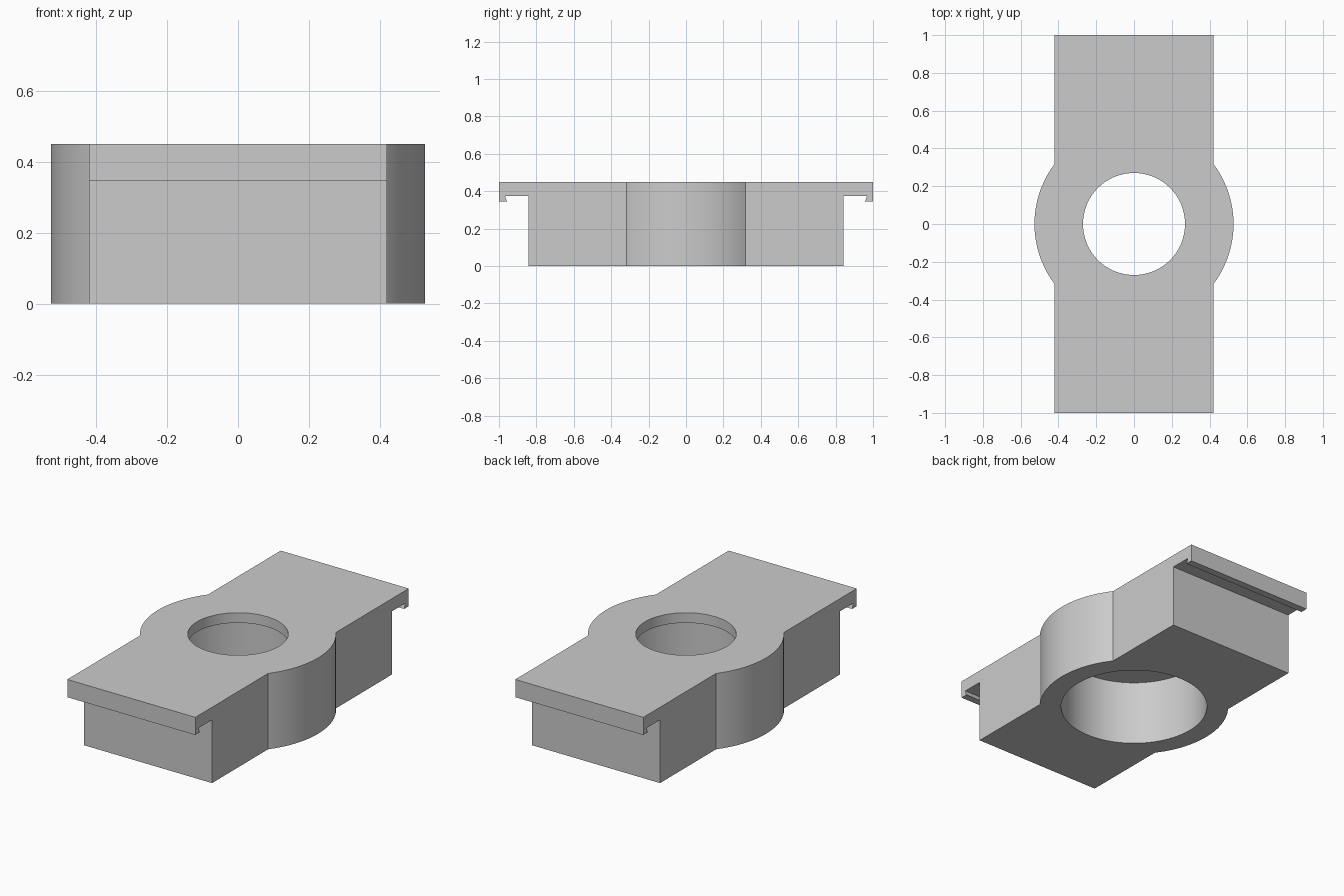
import bpy
import bmesh
import math

cube = bpy.data.objects.get("Cube")
if cube:
    bpy.data.objects.remove(cube, do_unlink=True)

HEIGHT = 0.45
HALF_WIDTH = 0.42

grey = bpy.data.materials.new("light_grey")
grey.use_nodes = True
grey.diffuse_color = (0.6, 0.6, 0.6, 1)
grey.node_tree.nodes["Principled BSDF"].inputs["Base Color"].default_value = (0.6, 0.6, 0.6, 1)


def make_object(name, bm):
    bmesh.ops.recalc_face_normals(bm, faces=bm.faces)
    mesh = bpy.data.meshes.new(name)
    bm.to_mesh(mesh)
    bm.free()
    mesh.materials.append(grey)
    obj = bpy.data.objects.new(name, mesh)
    bpy.context.collection.objects.link(obj)
    return obj


def extrude_profile(name, points, half_width):
    """Sweep a (y, z) outline across the width."""
    bm = bmesh.new()
    face = bm.faces.new([bm.verts.new((-half_width, y, z)) for y, z in points])
    swept = bmesh.ops.extrude_face_region(bm, geom=[face])["geom"]
    verts = [v for v in swept if isinstance(v, bmesh.types.BMVert)]
    bmesh.ops.translate(bm, verts=verts, vec=(2 * half_width, 0, 0))
    return make_object(name, bm)


def cylinder(name, radius, bottom, top):
    bm = bmesh.new()
    bmesh.ops.create_cone(bm, cap_ends=True, segments=128, radius1=radius,
                          radius2=radius, depth=top - bottom)
    bmesh.ops.translate(bm, verts=bm.verts, vec=(0, 0, (top + bottom) / 2))
    return make_object(name, bm)


def combine(target, other, operation):
    mod = target.modifiers.new(operation.lower(), "BOOLEAN")
    mod.operation = operation
    mod.solver = "EXACT"
    mod.object = other
    other.hide_render = True
    bpy.context.view_layer.objects.active = target
    bpy.ops.object.modifier_apply(modifier=mod.name)
    bpy.data.objects.remove(other, do_unlink=True)


# Block with an overhanging flange and hooked lip at each end
half = [(0.843, 0), (0.843, 0.375), (0.968, 0.375), (0.957, 0.345),
        (1, 0.345), (1, HEIGHT)]
outline = half + [(-y, z) for y, z in reversed(half)]
body = extrude_profile("bracket_body", outline, HALF_WIDTH)

# Round central boss
combine(body, cylinder("central_boss", 0.527, 0, HEIGHT), "UNION")

# Through hole, with a wider bore from below
combine(body, cylinder("through_hole", 0.27, -0.1, HEIGHT + 0.1), "DIFFERENCE")
combine(body, cylinder("lower_bore", 0.408, -0.1, 0.39), "DIFFERENCE")

# Smooth round walls, sharp edges
bpy.ops.object.select_all(action="DESELECT")
body.select_set(True)
bpy.context.view_layer.objects.active = body
bpy.ops.object.shade_smooth_by_angle(angle=math.radians(25))
